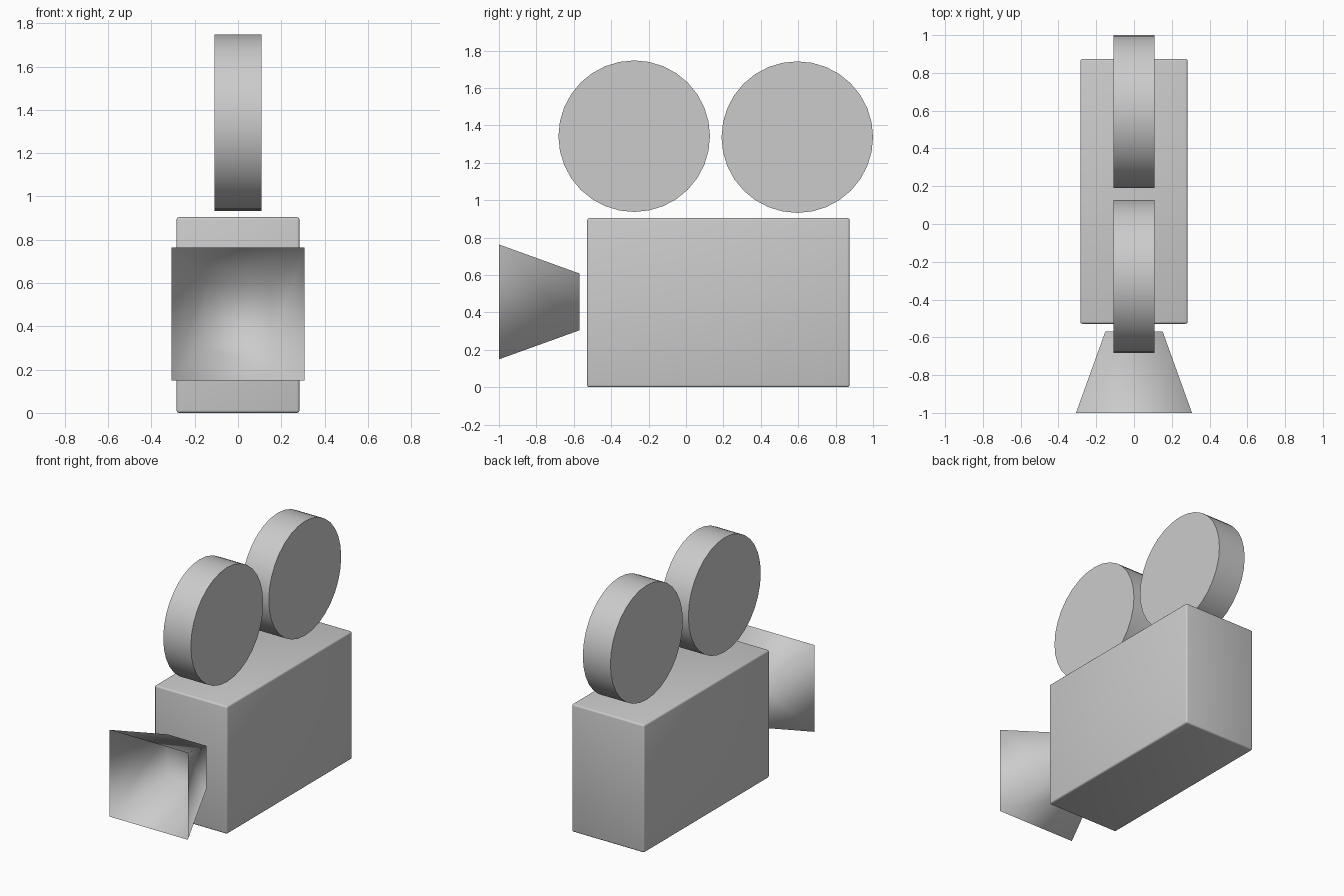
import bpy, bmesh, math
from mathutils import Matrix

if "Cube" in bpy.data.objects:
    bpy.data.objects.remove(bpy.data.objects["Cube"])


def make_object(name, bm):
    mesh = bpy.data.meshes.new(name)
    bmesh.ops.recalc_face_normals(bm, faces=bm.faces)
    bm.to_mesh(mesh)
    bm.free()
    obj = bpy.data.objects.new(name, mesh)
    bpy.context.collection.objects.link(obj)
    return obj


def smooth(obj):
    for p in obj.data.polygons:
        p.use_smooth = True


# Camera body: box with softly rounded edges
bm = bmesh.new()
bmesh.ops.create_cube(bm, size=1, matrix=Matrix.Translation((0, 0.173, 0.452))
                      @ Matrix.Diagonal((0.568, 1.403, 0.904, 1)))
body = make_object("camera_body", bm)
bev = body.modifiers.new("edge_rounding", 'BEVEL')
bev.width = 0.012
bev.segments = 3
smooth(body)


# Film reels: plain discs lying across x
def reel(name, y, z):
    bpy.ops.mesh.primitive_cylinder_add(vertices=32, radius=0.405, depth=0.216,
                                        location=(0, y, z),
                                        rotation=(0, math.pi / 2, 0))
    obj = bpy.context.object
    obj.name = name
    bpy.ops.object.shade_smooth_by_angle(angle=math.radians(30))


reel("front_reel", -0.277, 1.342)
reel("rear_reel", 0.595, 1.337)

# Lens hood: flared square funnel, open at the front, closed at the back
bm = bmesh.new()
rings = []
for half, y in ((0.152, -0.57), (0.307, -1.0)):
    rings.append([bm.verts.new((sx * half, y, 0.456 + sz * half))
                  for sx, sz in ((-1, -1), (1, -1), (1, 1), (-1, 1))])
back, front = rings
bm.faces.new(back)
for i in range(4):
    j = (i + 1) % 4
    bm.faces.new((back[i], back[j], front[j], front[i]))
smooth(make_object("lens_hood", bm))
